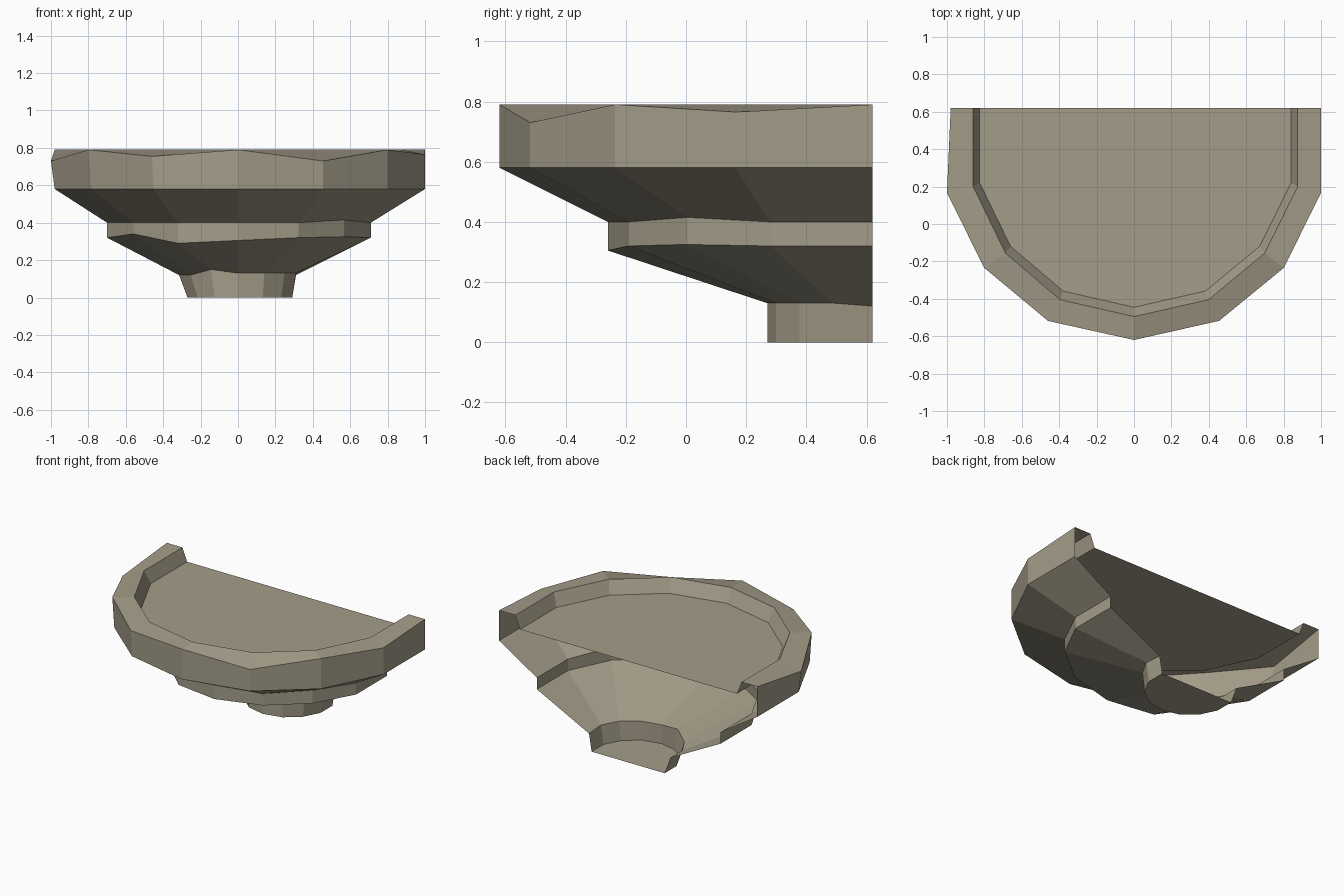
import bpy

if "Cube" in bpy.data.objects:
    bpy.data.objects.remove(bpy.data.objects["Cube"])

stone = bpy.data.materials.new("warm grey stone")
stone.diffuse_color = (0.37, 0.335, 0.25, 1)
stone.use_nodes = True
stone.node_tree.nodes["Principled BSDF"].inputs["Base Color"].default_value = stone.diffuse_color

BACK = 0.62
# Unit half-round: left side, round the front, to the right side
ARC = [(-1, 0), (-.8, .51), (-.46, .87), (0, 1), (.455, .87), (.8, .51), (1, 0)]


def ring(left, right, side_y, front_y, z, left_back=None):
    """U-shaped outline, open at the wall; z is a height or nine heights."""
    zs = z if isinstance(z, list) else [z] * 9
    pts = [(-(left_back or left), BACK)]
    pts += [(x * (left if x < 0 else right), side_y + (front_y - side_y) * d) for x, d in ARC]
    pts.append((right, BACK))
    return [(x, y, h) for (x, y), h in zip(pts, zs)]


def part(name, rings, cap=None):
    """Skin consecutive rings with flat quads; optionally fill one end."""
    verts = [p for r in rings for p in r]
    faces = [(i * 9 + j, i * 9 + j + 1, i * 9 + j + 10, i * 9 + j + 9)
             for i in range(len(rings) - 1) for j in range(8)]
    if cap == "bottom":
        faces.append(tuple(range(8, -1, -1)))
    if cap == "top":
        faces.append(tuple(range(len(verts) - 9, len(verts))))
    me = bpy.data.meshes.new(name)
    me.from_pydata(verts, [], faces)
    me.materials.append(stone)
    ob = bpy.data.objects.new(name, me)
    bpy.context.collection.objects.link(ob)


# Chipped edge heights, left to right
foot_top = ring(.315, .31, .49, .27, [.12, .12, .12, .15, .13, .13, .13, .13, .12])
band_low = ring(.70, .71, .28, -.26, [.32, .32, .34, .29, .305, .32, .325, .32, .32])
band_high = ring(.70, .71, .28, -.26, [.40, .40, .40, .40, .40, .40, .415, .40, .40])
rim_low = ring(.98, 1.0, .165, -.62, .58)
rim_high = ring(1.0, 1.0, .165, -.62, [.79, .73, .79, .755, .79, .73, .79, .765, .79], .98)
lip = ring(.86, .875, .20, -.495, .79)
floor = ring(.825, .84, .22, -.445, .70)

part("foot", [ring(.27, .29, .49, .27, 0), foot_top], "bottom")
part("lower_bowl", [foot_top, band_low])
part("band", [band_low, band_high])
part("upper_bowl", [band_high, rim_low])
part("rim", [rim_low, rim_high, lip])
part("basin_floor", [lip, floor], "top")
